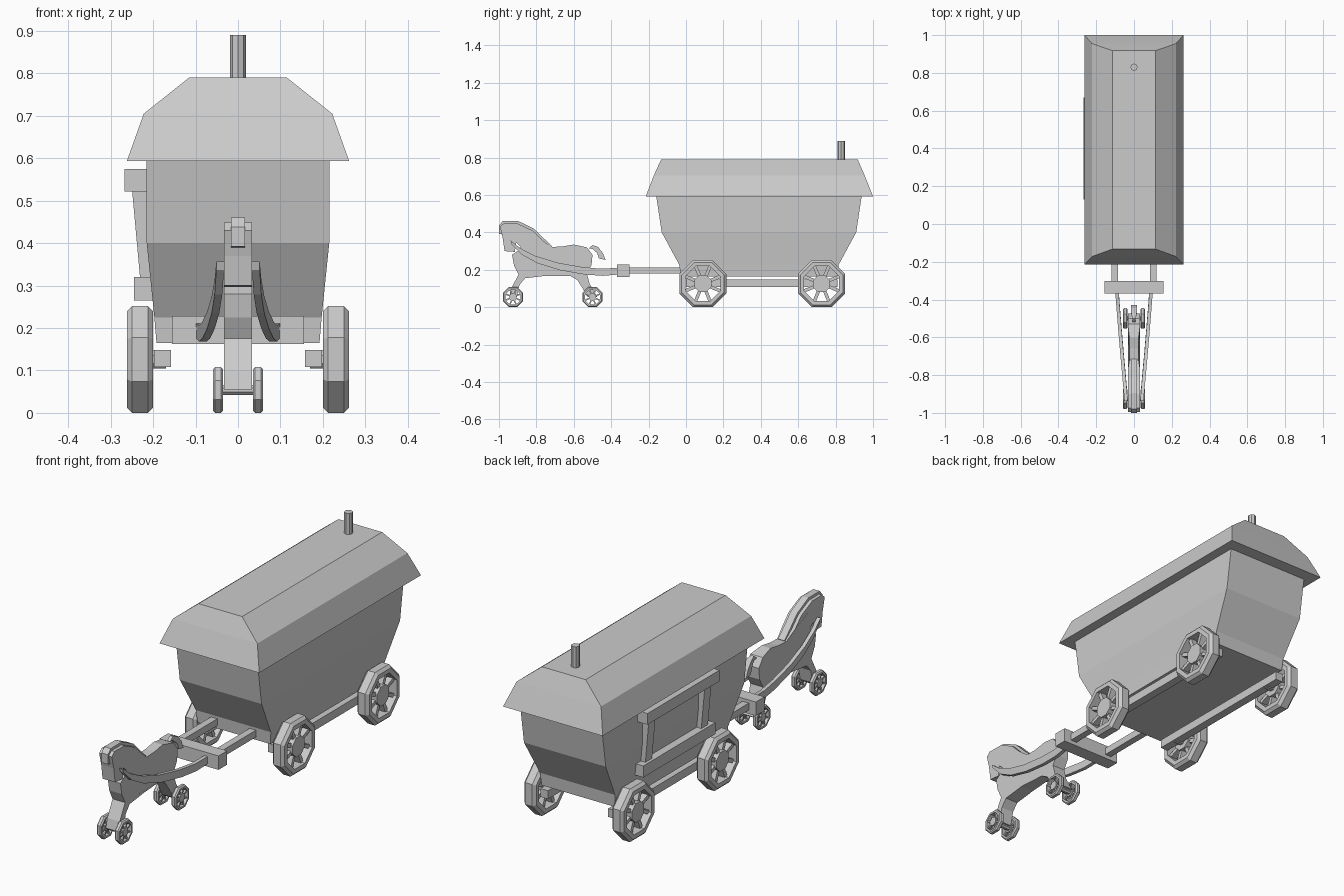
import bpy, bmesh
from math import cos, sin, pi

if "Cube" in bpy.data.objects:
    bpy.data.objects.remove(bpy.data.objects["Cube"])


def loft(name, rings, closed=False):
    """Join equal-length rings with quads; cap the ends or close into a loop."""
    bm = bmesh.new()
    vs = [[bm.verts.new(p) for p in r] for r in rings]
    n = len(vs[0])
    pairs = list(zip(vs, vs[1:])) + ([(vs[-1], vs[0])] if closed else [])
    for a, b in pairs:
        for i in range(n):
            j = (i + 1) % n
            bm.faces.new((a[i], a[j], b[j], b[i]))
    if not closed:
        bm.faces.new(vs[0])
        bm.faces.new(vs[-1])
    bmesh.ops.recalc_face_normals(bm, faces=bm.faces)
    me = bpy.data.meshes.new(name)
    bm.to_mesh(me)
    bm.free()
    ob = bpy.data.objects.new(name, me)
    bpy.context.collection.objects.link(ob)
    return ob


def rect(hx, y0, y1, z):
    return [(-hx, y0, z), (hx, y0, z), (hx, y1, z), (-hx, y1, z)]


def box(name, x0, x1, y0, y1, z0, z1):
    return loft(name, [[(x0, y0, z), (x1, y0, z), (x1, y1, z), (x0, y1, z)] for z in (z0, z1)])


def octagon(x, r, cy, cz):
    """Eight points around the x axis, flat side down; r is to the flats."""
    R = r / cos(pi / 8)
    return [(x, cy + R * cos(pi / 8 + k * pi / 4), cz + R * sin(pi / 8 + k * pi / 4)) for k in range(8)]


def slab(name, pts, width):
    """Side profile (y, z) extruded to both sides; width is a function of y."""
    return loft(name, [[(s * width(y), y, z) for y, z in pts] for s in (-1, 1)])


def wheel(name, s, x0, x1, cy, r):
    """Bevelled octagonal rim with hub and eight spokes."""
    cz, c, xm = r, r * 0.1, (x0 + x1) / 2
    prof = [(x0, .74), (x0, .9), (x0 + c, 1), (x1 - c, 1), (x1, .9), (x1, .74)]
    loft(name + "_rim", [octagon(s * x, r * k, cy, cz) for x, k in prof], True)
    d = (x1 - x0) * 0.4
    loft(name + "_hub", [octagon(s * x, r * .36, cy, cz) for x in (xm - d, xm + d)])
    h, w = (x1 - x0) * 0.25, r * 0.07
    for k in range(8):
        a = pi / 8 + k * pi / 4
        rings = []
        for q in (r * .3, r * .8):
            rings.append([(s * (xm + i * h), cy + q * cos(a) - j * w * sin(a), cz + q * sin(a) + j * w * cos(a))
                          for i, j in ((-1, -1), (1, -1), (1, 1), (-1, 1))])
        loft(name + "_spoke", rings)


# Wagon body and overhanging roof
loft("wagon_body", [rect(.192, -.03, .81, .165), rect(.197, -.035, .815, .225),
                    rect(.215, -.13, .91, .40), rect(.215, -.16, .94, .60)])
loft("roof", [rect(.262, -.215, 1.0, .593), rect(.222, -.172, .955, .705), rect(.115, -.133, .918, .79)])

# Chimney
loft("chimney", [[(.019 * cos(k * pi / 4), .83 + .019 * sin(k * pi / 4), z) for k in range(8)]
                 for z in (.77, .89)])

# Window frame on the left side only
box("window_lintel", -.267, -.205, .13, .67, .522, .575)
box("window_sill", -.245, -.185, .13, .67, .265, .32)
for y in (.165, .585):
    loft("window_post", [[(x, y, z), (x, y + .05, z), (x + .05, y + .05, z), (x + .05, y, z)]
                         for x, z in ((-.23, .31), (-.25, .53))])

# Chassis rails, wagon wheels and drawbars
for s in (-1, 1):
    box("chassis_rail", *sorted((s * .158, s * .198)), .0, .81, .108, .148)
    for cy in (.09, .725):
        wheel("wagon_wheel", s, .2, .262, cy, .126)
        loft("axle_stub", [octagon(s * x, .022, cy, .126) for x in (.17, .22)])
    box("drawbar", *sorted((s * .085, s * .118)), -.32, .02, .18, .213)
box("crossbar", -.155, .155, -.368, -.303, .162, .228)

# Curved shafts along the horse
path = [(.092, -.33, .195, .017), (.083, -.45, .187, .019), (.075, -.55, .195, .02), (.064, -.68, .218, .02),
        (.053, -.80, .255, .02), (.046, -.88, .297, .018), (.042, -.935, .347, .010)]
for s in (-1, 1):
    loft("shaft", [[(s * (x + i * .009), y - j * h * .3, z + j * h) for i, j in ((-1, -1), (1, -1), (1, 1), (-1, 1))]
                   for x, y, z, h in path])

# Toy horse cut from a board
horse = [(-.995, .43), (-.975, .448), (-.90, .447), (-.82, .41), (-.77, .36), (-.72, .322), (-.66, .325),
         (-.60, .335), (-.53, .32), (-.50, .28), (-.505, .225), (-.53, .18), (-.515, .125), (-.475, .055),
         (-.525, .055), (-.58, .145), (-.62, .168), (-.75, .168), (-.86, .155), (-.89, .12), (-.905, .055),
         (-.945, .055), (-.935, .10), (-.895, .175), (-.92, .225), (-.935, .27), (-.93, .34), (-.905, .325),
         (-.88, .305), (-.90, .345), (-.915, .295), (-.97, .30), (-.985, .37)]
# chin before throat, neck before chest
horse[25:] = [(-.93, .28), (-.90, .30), (-.885, .325), (-.908, .345), (-.915, .296), (-.97, .30), (-.98, .37)]
slab("horse_body", horse, lambda y: .024 if -.75 < y < -.57 else .033)

# Mane, tail
mane = [(-.985, .39), (-1.0, .392), (-1.0, .438), (-.98, .46), (-.895, .46), (-.81, .418), (-.76, .368), (-.715, .325),
        (-.73, .31), (-.78, .35), (-.83, .39), (-.90, .43), (-.97, .43)]
slab("mane", mane, lambda y: .017)
tail = [(-.52, .315), (-.50, .332), (-.47, .322), (-.445, .29), (-.43, .253), (-.465, .26), (-.475, .29), (-.50, .312)]
slab("tail", tail, lambda y: .008 if y < -.48 else .015)

# Horse wheels and axles
for cy in (-.925, -.5):
    loft("horse_axle", [octagon(x, .012, cy, .054) for x in (-.05, .05)])
    for s in (-1, 1):
        wheel("horse_wheel", s, .035, .059, cy, .054)
